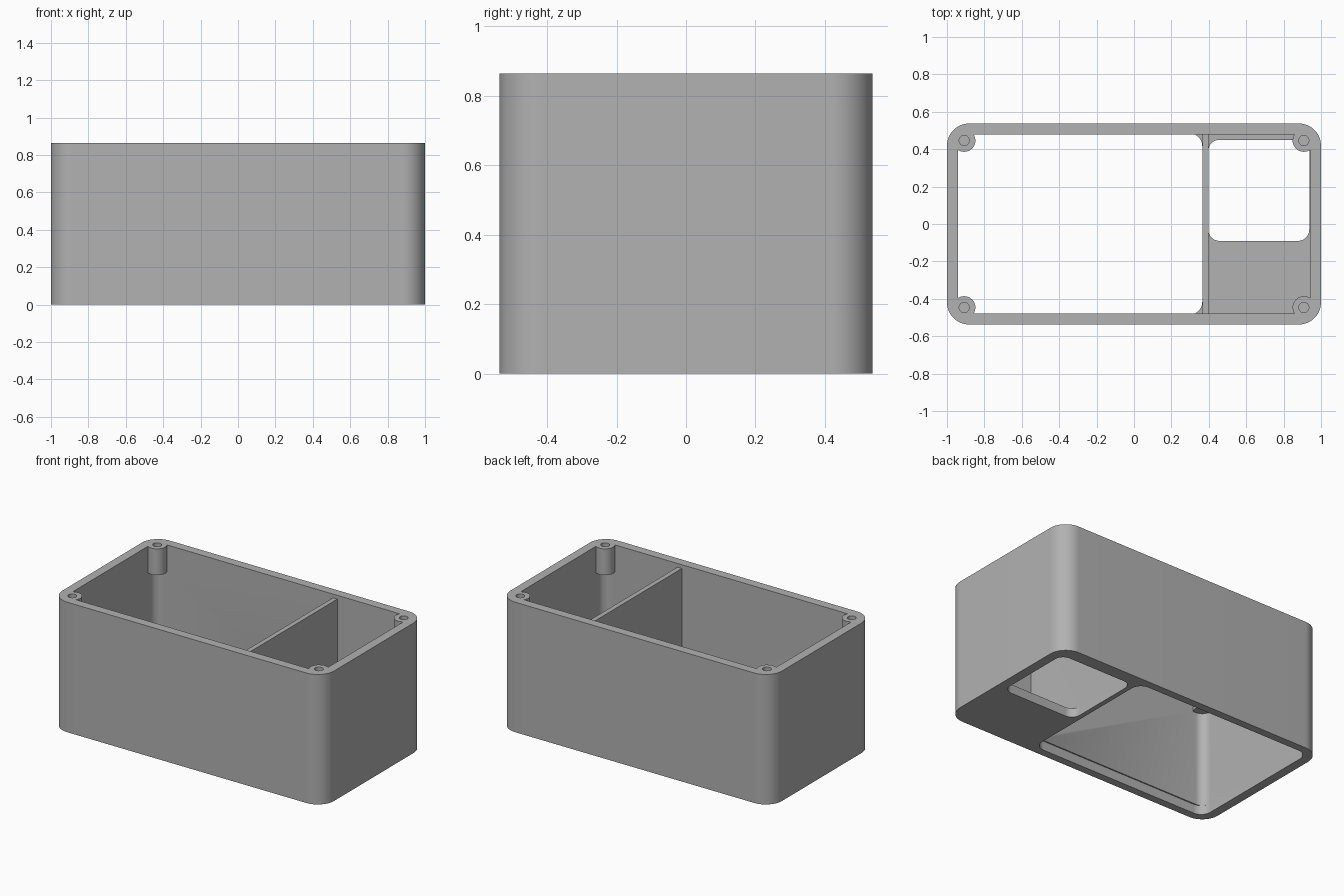
import bpy, bmesh, math

if "Cube" in bpy.data.objects:
    bpy.data.objects.remove(bpy.data.objects["Cube"], do_unlink=True)

# Overall dimensions
HX, HY, H = 1.0, 0.5375, 0.865
WALL, FLOOR = 0.06, 0.06
IX, IY = HX - WALL, HY - WALL
DIV_LEFT, DIV_RIGHT, DIV_TOP = 0.365, 0.397, 0.84
POST_X, POST_Y, POST_R, POST_LEN = 0.908, 0.446, 0.06, 0.175

grey = bpy.data.materials.new("grey plastic")
grey.use_nodes = True
colour = (0.445, 0.445, 0.445, 1)
grey.diffuse_color = colour
grey.node_tree.nodes["Principled BSDF"].inputs["Base Color"].default_value = colour


def prism(name, outline, z0, z1):
    """Extrude a counter-clockwise outline between two heights."""
    bm = bmesh.new()
    face = bm.faces.new([bm.verts.new((x, y, z0)) for x, y in outline])
    top = bmesh.ops.extrude_face_region(bm, geom=[face])["geom"]
    verts = [v for v in top if isinstance(v, bmesh.types.BMVert)]
    bmesh.ops.translate(bm, verts=verts, vec=(0, 0, z1 - z0))
    bmesh.ops.recalc_face_normals(bm, faces=bm.faces)
    mesh = bpy.data.meshes.new(name)
    bm.to_mesh(mesh)
    bm.free()
    mesh.materials.append(grey)
    obj = bpy.data.objects.new(name, mesh)
    bpy.context.collection.objects.link(obj)
    return obj


def rounded(x0, x1, y0, y1, left_r, right_r, steps=12):
    """Rectangle outline with separate radii for its left and right corners."""
    points = []
    for cx, cy, r, start in ((x1, y1, right_r, 0), (x0, y1, left_r, 90),
                             (x0, y0, left_r, 180), (x1, y0, right_r, 270)):
        if r == 0:
            points.append((cx, cy))
            continue
        ox = cx - r if cx == x1 else cx + r
        oy = cy - r if cy == y1 else cy + r
        for i in range(steps + 1):
            a = math.radians(start + 90 * i / steps)
            points.append((ox + r * math.cos(a), oy + r * math.sin(a)))
    return points


def circle(cx, cy, r, sides=40):
    return [(cx + r * math.cos(math.tau * i / sides),
             cy + r * math.sin(math.tau * i / sides)) for i in range(sides)]


def cut(target, cutter):
    """Subtract the cutter and delete it."""
    cutter.hide_render = True
    mod = target.modifiers.new("cut", 'BOOLEAN')
    mod.operation, mod.solver, mod.object = 'DIFFERENCE', 'EXACT', cutter
    bpy.context.view_layer.objects.active = target
    bpy.ops.object.modifier_apply(modifier=mod.name)
    bpy.data.objects.remove(cutter, do_unlink=True)


# Outer shell
box = prism("enclosure", rounded(-HX, HX, -HY, HY, 0.12, 0.12, 20), 0, H)

# Two compartments, leaving the divider and the hanging corner posts
above = H + 0.1
compartments = (
    (-1, prism("left_cavity", rounded(-IX, DIV_LEFT, -IY, IY, 0.06, 0), FLOOR, above)),
    (1, prism("right_cavity", rounded(DIV_RIGHT, IX, -IY, IY, 0, 0.06), FLOOR, above)),
)
for side, cavity in compartments:
    for end in (-1, 1):
        post = circle(side * POST_X, end * POST_Y, POST_R)
        cut(cavity, prism("post", post, H - POST_LEN, above + 0.1))
    cut(box, cavity)

# Divider stops just below the rim
cut(box, prism("divider_gap", rounded(DIV_LEFT - 0.02, DIV_RIGHT + 0.02, -IY, IY, 0, 0),
               DIV_TOP, above))

# Floor openings
cut(box, prism("large_opening", rounded(-IX, DIV_LEFT, -IY - 0.008, IY + 0.008, 0.07, 0.07),
               -0.1, FLOOR + 0.0005))
cut(box, prism("small_opening", rounded(DIV_RIGHT, IX - 0.003, -0.09, 0.45, 0.06, 0.06),
               -0.1, FLOOR + 0.0005))

# Screw holes in the posts
for sx in (-1, 1):
    for sy in (-1, 1):
        cut(box, prism("screw_hole", circle(sx * POST_X, sy * POST_Y, 0.027, 24),
                       H - 0.14, above))

# Smooth rounded corners, crisp edges
bpy.ops.object.select_all(action='DESELECT')
box.select_set(True)
bpy.context.view_layer.objects.active = box
bpy.ops.object.shade_smooth_by_angle(angle=math.radians(30))
